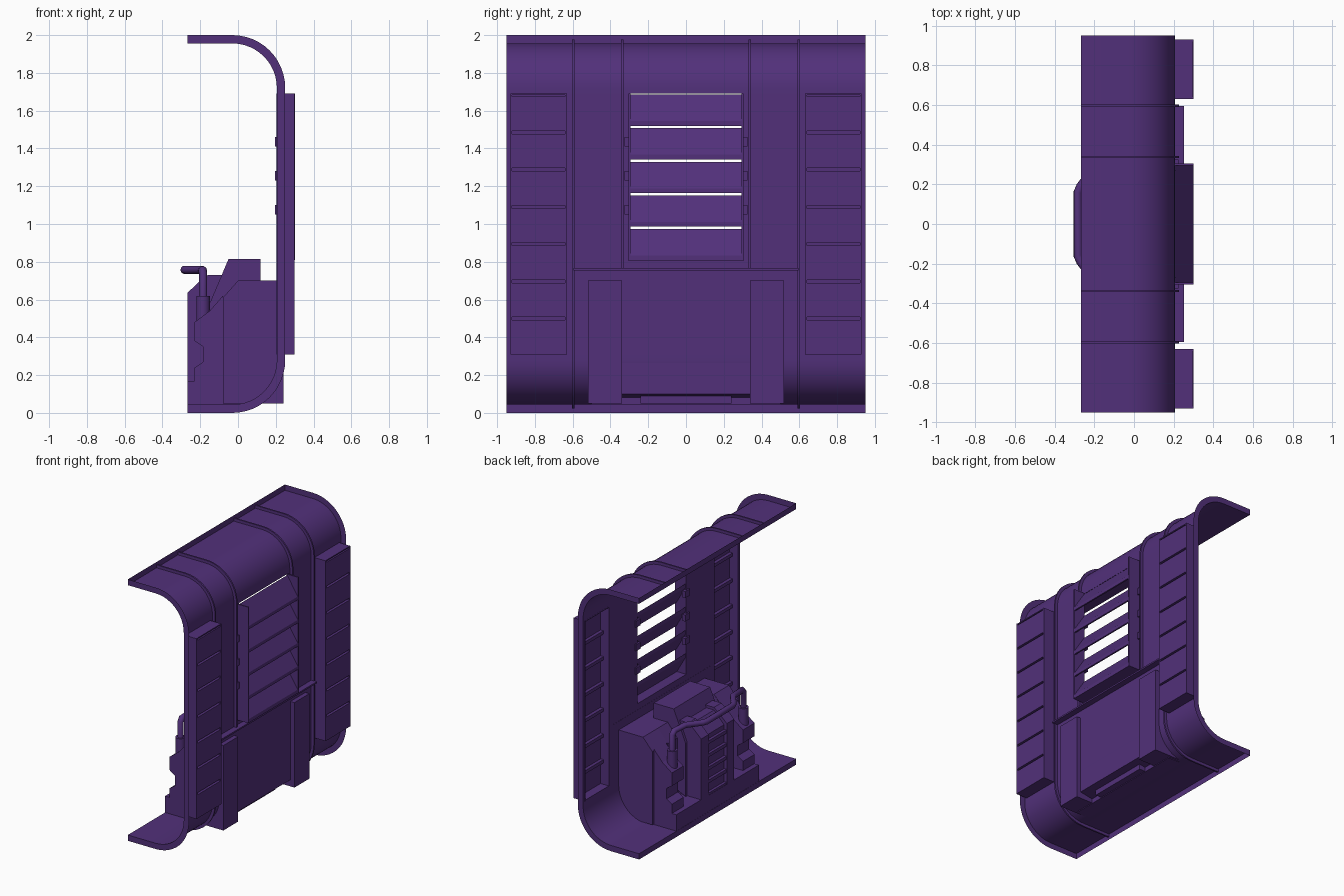
import bpy, bmesh, math
from mathutils import Vector

if "Cube" in bpy.data.objects:
    bpy.data.objects.remove(bpy.data.objects["Cube"])

mat = bpy.data.materials.new("purple_paint")
mat.diffuse_color = (0.084, 0.03, 0.195, 1)
mat.use_nodes = True
mat.node_tree.nodes["Principled BSDF"].inputs["Base Color"].default_value = mat.diffuse_color


def finish(name, bm, smooth=False):
    bmesh.ops.remove_doubles(bm, verts=bm.verts, dist=0.0005)
    bmesh.ops.recalc_face_normals(bm, faces=bm.faces)
    me = bpy.data.meshes.new(name)
    bm.to_mesh(me)
    bm.free()
    ob = bpy.data.objects.new(name, me)
    bpy.context.collection.objects.link(ob)
    me.materials.append(mat)
    if smooth:
        bpy.ops.object.select_all(action='DESELECT')
        ob.select_set(True)
        bpy.context.view_layer.objects.active = ob
        bpy.ops.object.shade_smooth_by_angle(angle=math.radians(30))
    return ob


def add_prism(bm, pts, y0, y1):
    a = [bm.verts.new((x, y0, z)) for x, z in pts]
    b = [bm.verts.new((x, y1, z)) for x, z in pts]
    bm.faces.new(a)
    bm.faces.new(b[::-1])
    for i in range(len(pts)):
        j = (i + 1) % len(pts)
        bm.faces.new((a[i], b[i], b[j], a[j]))


def prism(name, pts, y0, y1):
    bm = bmesh.new()
    add_prism(bm, pts, y0, y1)
    return finish(name, bm)


def rect(x0, x1, z0, z1):
    return [(x0, z0), (x1, z0), (x1, z1), (x0, z1)]


# C-shaped wall section at a given corner radius, from the top edge downward
def section(r, zmin=-1):
    cx, zt, zb, n = -0.03, 1.72, 0.28, 12
    p = [(-0.268, zt + r)]
    p += [(cx + r * math.sin(t * math.pi / 2 / n), zt + r * math.cos(t * math.pi / 2 / n)) for t in range(n + 1)]
    p += [(cx + r, z) for z in (1.69, 0.81, 0.76, 0.31)]
    p += [(cx + r * math.cos(t * math.pi / 2 / n), zb - r * math.sin(t * math.pi / 2 / n)) for t in range(n + 1)]
    p += [(-0.268, zb - r)]
    return [q for q in p if q[1] >= zmin - 1e-6]


IN, OUT = 0.236, 0.28

# wall sheet with openings behind the louvres
bm = bmesh.new()
pts = section(IN)
ys = [-0.95, -0.93, -0.63, -0.305, 0.305, 0.63, 0.93, 0.95]
grid = [[bm.verts.new((x, y, z)) for x, z in pts] for y in ys]
for i in range(len(ys) - 1):
    for j in range(len(pts) - 1):
        zc = (pts[j][1] + pts[j + 1][1]) / 2
        side = i in (1, 5) and 0.31 < zc < 1.69
        middle = i == 3 and 0.81 < zc < 1.69
        if not (side or middle):
            bm.faces.new((grid[i][j], grid[i + 1][j], grid[i + 1][j + 1], grid[i][j + 1]))
finish("wall_shell", bm, True)

# outward flanges around the sheet border
bm = bmesh.new()
outer = section(OUT)
for y in (-0.95, 0.95):
    a = [bm.verts.new((x, y, z)) for x, z in pts]
    b = [bm.verts.new((x, y, z)) for x, z in outer]
    for j in range(len(pts) - 1):
        bm.faces.new((a[j], a[j + 1], b[j + 1], b[j]))
for k in (0, -1):
    q = [(pts[k], -0.95), (pts[k], 0.95), (outer[k], 0.95), (outer[k], -0.95)]
    bm.faces.new([bm.verts.new((p[0], y, p[1])) for p, y in q])
finish("border_flange", bm)

# thin raised ribs and the horizontal ledge
for y, zmin in ((0.597, -1), (0.338, 0.76), (-0.338, 0.76), (-0.597, -1)):
    a, b = section(IN, zmin), section(IN + 0.022, zmin)
    bm = bmesh.new()
    rows = [[bm.verts.new((x, yy, z)) for x, z in s]
            for s, yy in ((a, y - .006), (b, y - .006), (b, y + .006), (a, y + .006))]
    for r in range(3):
        for j in range(len(a) - 1):
            bm.faces.new((rows[r][j], rows[r][j + 1], rows[r + 1][j + 1], rows[r + 1][j]))
    finish("wall_rib", bm, True)
prism("wall_ledge", rect(0.205, 0.252, 0.755, 0.767), -0.596, 0.596)

# middle louvre: sloped blades in a frame
bm = bmesh.new()
for k in range(5):
    t = 1.685 - 0.178 * k
    add_prism(bm, [(0.21, t), (0.3, t - 0.14), (0.3, t - 0.165), (0.288, t - 0.165), (0.21, t - 0.03)], -0.3, 0.3)
for y in (-0.305, 0.295):
    add_prism(bm, rect(0.205, 0.301, 0.81, 1.692), y, y + 0.01)
add_prism(bm, rect(0.205, 0.3, 0.805, 0.815), -0.305, 0.305)
finish("middle_louvre", bm)

# side louvres: upright boards with narrow slots and rungs behind
for s in (-1, 1):
    bm = bmesh.new()
    p = (1.69 - 0.31) / 7
    for k in range(7):
        z = 0.31 + p * k
        add_prism(bm, rect(0.275, 0.3, z, z + p - 0.016), s * 0.63, s * 0.93)
        add_prism(bm, rect(0.25, 0.28, z + p - 0.025, z + p), s * 0.63, s * 0.93)
    for y in (0.63, 0.92):
        add_prism(bm, rect(0.205, 0.3, 0.31, 1.69), s * y, s * (y + 0.01))
    for z in (0.31, 1.682):
        add_prism(bm, rect(0.205, 0.298, z, z + 0.008), s * 0.63, s * 0.93)
    finish("side_louvre", bm)

    # inner clips beside the middle louvre
    for z in (1.05, 1.23, 1.41):
        prism("louvre_clip", rect(0.195, 0.225, z, z + 0.05), s * 0.27, s * 0.325)

    # side housing that pokes through the wall as a leg
    prism("side_housing", [(-0.08, 0.05), (-0.08, 0.61), (0.0, 0.7), (0.24, 0.7), (0.24, 0.05)], s * 0.34, s * 0.52)
    # notched block carrying the pipe socket
    prism("notched_block", [(-0.08, 0.17), (-0.23, 0.17), (-0.23, 0.24), (-0.185, 0.27), (-0.185, 0.35),
                            (-0.23, 0.38), (-0.23, 0.48), (-0.15, 0.54), (-0.08, 0.62)], s * 0.36, s * 0.5)
    bm = bmesh.new()
    bmesh.ops.create_cone(bm, cap_ends=True, segments=16, radius1=0.036, radius2=0.036, depth=0.14)
    bmesh.ops.translate(bm, verts=bm.verts, vec=(-0.185, s * 0.43, 0.55))
    finish("pipe_socket", bm, True)

# machine body
prism("machine_base", rect(-0.268, 0.1, 0.045, 0.17), -0.5, 0.5)
prism("machine_body", [(-0.08, 0.05), (0.205, 0.1), (0.205, 0.7), (0.0, 0.7), (-0.08, 0.6)], -0.35, 0.35)
prism("tall_block", [(0.12, 0.3), (0.12, 0.815), (-0.05, 0.815), (-0.15, 0.58), (-0.15, 0.17)], -0.22, 0.22)
for s in (-1, 1):
    prism("front_cheek", [(-0.08, 0.05), (-0.268, 0.05), (-0.268, 0.635), (-0.2, 0.7), (-0.16, 0.73), (-0.08, 0.73)],
          s * 0.11, s * 0.2)
prism("front_recess", [(-0.08, 0.05), (-0.245, 0.05), (-0.245, 0.62), (-0.16, 0.71), (-0.08, 0.71)], -0.11, 0.11)
for k in range(5):
    prism("grille_bar", rect(-0.266, -0.24, 0.16 + 0.1 * k, 0.185 + 0.1 * k), -0.11, 0.11)
prism("bottom_bar", rect(0.02, 0.15, 0.05, 0.09), -0.24, 0.24)

# bent pipe over the machine
half = [(-0.185, 0.43, 0.55), (-0.185, 0.43, 0.735), (-0.187, 0.41, 0.757), (-0.195, 0.29, 0.757),
        (-0.27, 0.19, 0.757), (-0.283, 0.16, 0.757)]
path = half + [(x, -y, z) for x, y, z in reversed(half)]
cu = bpy.data.curves.new("pipe", 'CURVE')
cu.dimensions = '3D'
cu.bevel_depth = 0.022
cu.bevel_resolution = 3
cu.use_fill_caps = True
sp = cu.splines.new('POLY')
sp.points.add(len(path) - 1)
for pt, co in zip(sp.points, path):
    pt.co = (*co, 1)
pipe = bpy.data.objects.new("pipe", cu)
cu.materials.append(mat)
bpy.context.collection.objects.link(pipe)
